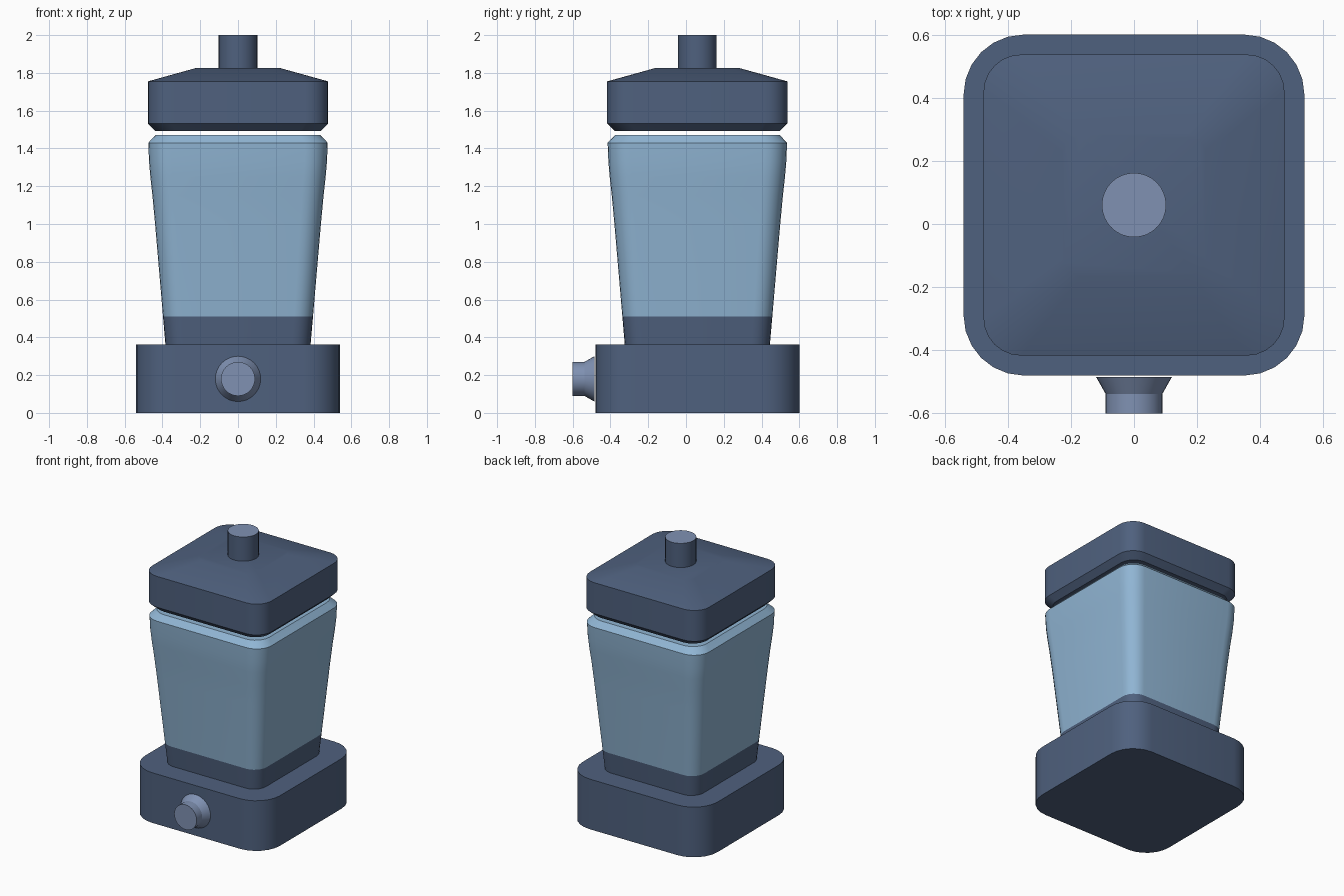
import bpy, bmesh, math
from mathutils import Matrix

if "Cube" in bpy.data.objects:
    bpy.data.objects.remove(bpy.data.objects["Cube"])

CY = 0.06  # y of the vertical axis of the blender body


def material(name, srgb):
    m = bpy.data.materials.new(name)
    lin = [((c + 0.055) / 1.055) ** 2.4 for c in srgb]
    m.diffuse_color = (*lin, 1)
    m.use_nodes = True
    m.node_tree.nodes["Principled BSDF"].inputs["Base Color"].default_value = m.diffuse_color
    return m


NAVY = material("slate navy", (0.31, 0.38, 0.495))
JUG = material("jug blue", (0.565, 0.71, 0.83))
PALE = material("pale slate", (0.50, 0.57, 0.70))


def rounded_square(half, radius, z, steps=6):
    pts = []
    for q in range(4):
        a0 = q * math.pi / 2
        c = math.cos(a0 + math.pi / 4) * math.sqrt(2) * (half - radius)
        s = math.sin(a0 + math.pi / 4) * math.sqrt(2) * (half - radius)
        for i in range(steps + 1):
            a = a0 + i / steps * math.pi / 2
            pts.append((c + radius * math.cos(a), s + radius * math.sin(a), z))
    return pts


def circle(radius, z, n=32):
    return [(radius * math.cos(2 * math.pi * i / n),
             radius * math.sin(2 * math.pi * i / n), z) for i in range(n)]


def loft(name, rings, mats, matrix, rule=None):
    """Skin a stack of rings, cap both ends; rule(face) picks the material."""
    bm = bmesh.new()
    loops = [[bm.verts.new(p) for p in ring] for ring in rings]
    n = len(loops[0])
    for a, b in zip(loops, loops[1:]):
        for i in range(n):
            j = (i + 1) % n
            bm.faces.new((a[i], a[j], b[j], b[i]))
    bm.faces.new(loops[0][::-1])
    bm.faces.new(loops[-1])
    bm.normal_update()
    if rule:
        for f in bm.faces:
            f.material_index = rule(f)
    bm.transform(matrix)
    me = bpy.data.meshes.new(name)
    bm.to_mesh(me)
    bm.free()
    for m in mats:
        me.materials.append(m)
    ob = bpy.data.objects.new(name, me)
    bpy.context.collection.objects.link(ob)
    bpy.ops.object.select_all(action='DESELECT')
    ob.select_set(True)
    bpy.context.view_layer.objects.active = ob
    bpy.ops.object.shade_smooth_by_angle(angle=math.radians(28))
    return ob


upright = Matrix.Translation((0, CY, 0))

# Motor base
loft("motor_base", [rounded_square(0.54, 0.19, z) for z in (0, 0.362)], [NAVY], upright)

# Jug with dark collar at the bottom
jug = [(0.36, 0.384), (0.51, 0.397), (1.0, 0.439), (1.15, 0.453), (1.25, 0.464),
       (1.33, 0.471), (1.43, 0.475), (1.47, 0.437)]
loft("jug", [rounded_square(h, h * 0.25, z) for z, h in jug], [JUG, NAVY], upright,
     lambda f: 1 if f.calc_center_median().z < 0.5 else 0)

# Lid floating just above the jug
lid = [(1.492, 0.437), (1.532, 0.477), (1.755, 0.477), (1.825, 0.225)]
loft("lid", [rounded_square(h, h * 0.25, z) for z, h in lid], [NAVY], upright)

# Lid knob with a pale top face
loft("lid_knob", [circle(0.102, z) for z in (1.80, 2.0)], [NAVY, PALE], upright,
     lambda f: 1 if f.normal.z > 0.9 else 0)

# Control dial on the front, axis along -y
dial = [(0.485, 0.12), (0.538, 0.09), (0.60, 0.09)]
loft("control_dial", [circle(r, d) for d, r in dial], [PALE],
     Matrix.Translation((0, 0, 0.18)) @ Matrix.Rotation(math.pi / 2, 4, 'X'))
